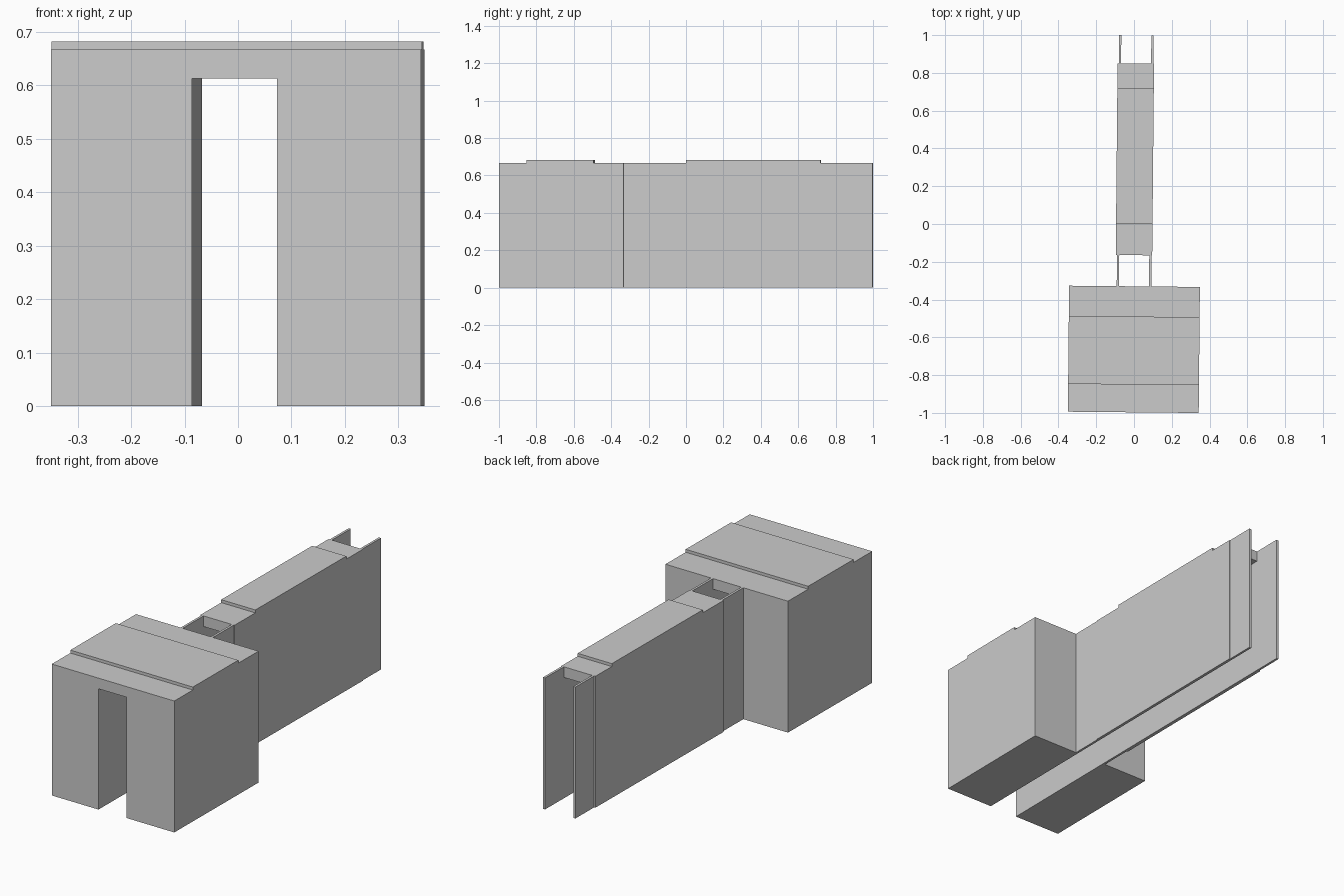
import bpy, bmesh
from mathutils import Matrix

if "Cube" in bpy.data.objects:
    bpy.data.objects.remove(bpy.data.objects["Cube"])

TURN = Matrix.Rotation(-0.0095, 4, 'Z')      # the whole model sits slightly twisted
X0, X1, CEIL = -0.0765, 0.0825, 0.613        # passage walls and ceiling
LOW, HIGH = 0.667, 0.682                     # roof levels


def prism(name, profile, x0, x1):
    """Extrude a side (y, z) profile across x."""
    bm = bmesh.new()
    face = bm.faces.new([bm.verts.new((x0, y, z)) for y, z in profile])
    ext = bmesh.ops.extrude_face_region(bm, geom=[face])["geom"]
    bmesh.ops.translate(bm, vec=(x1 - x0, 0, 0),
                        verts=[v for v in ext if isinstance(v, bmesh.types.BMVert)])
    bmesh.ops.recalc_face_normals(bm, faces=bm.faces)
    bm.transform(TURN)
    mesh = bpy.data.meshes.new(name)
    bm.to_mesh(mesh)
    bm.free()
    ob = bpy.data.objects.new(name, mesh)
    bpy.context.collection.objects.link(ob)
    return ob


def rect(y0, y1, z0, z1):
    return [(y0, z0), (y1, z0), (y1, z1), (y0, z1)]


def tunnel_block(name, y0, y1, s0, s1, x0, x1):
    """Block with a raised roof band from s0 to s1 and a passage through it."""
    ob = prism(name, [(y0, 0), (y1, 0), (y1, LOW), (s1, LOW), (s1, HIGH),
                      (s0, HIGH), (s0, LOW), (y0, LOW)], x0, x1)
    cutter = prism("passage_cutter", rect(y0 - 0.1, y1 + 0.1, -0.1, CEIL), X0, X1)
    cutter.hide_render = True
    mod = ob.modifiers.new("passage", 'BOOLEAN')
    mod.operation, mod.solver, mod.object = 'DIFFERENCE', 'EXACT', cutter
    bpy.context.view_layer.objects.active = ob
    bpy.ops.object.modifier_apply(modifier=mod.name)
    bpy.data.objects.remove(cutter)


# Wide front block and narrow covered corridor
tunnel_block("front_block", -0.997, -0.33, -0.85, -0.49, -0.3405, 0.352)
tunnel_block("covered_corridor", -0.165, 0.85, 0.0, 0.72, -0.095, 0.098)

# Thin open-topped walls between the parts and at the rear
for name, y0, y1 in (("link_wall", -0.33, -0.165), ("rear_wall", 0.85, 0.999)):
    prism(name + "_left", rect(y0, y1, 0, LOW), X0 - 0.012, X0)
    prism(name + "_right", rect(y0, y1, 0, LOW), X1, X1 + 0.012)
